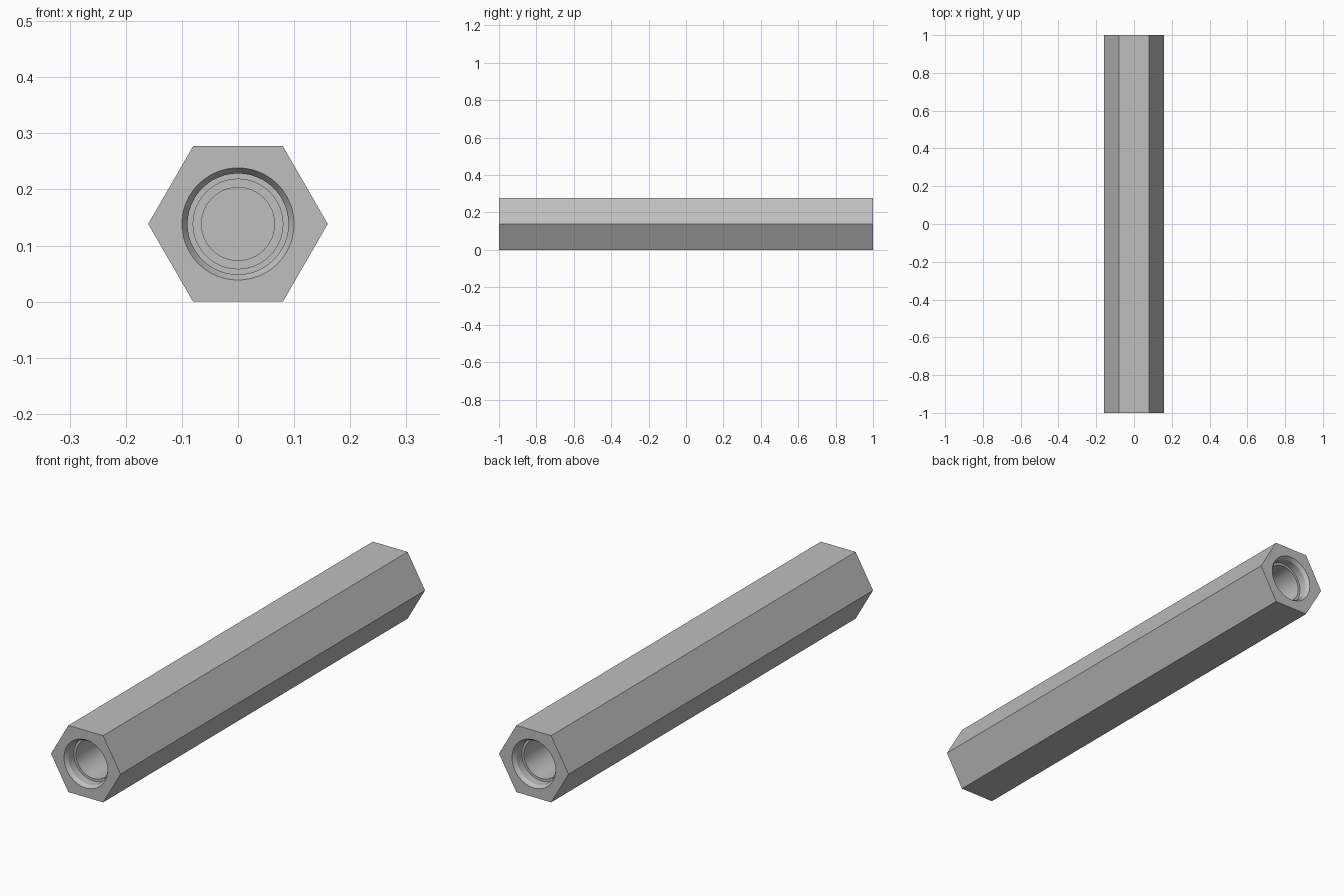
import bpy, bmesh, math

cube = bpy.data.objects.get("Cube")
if cube:
    bpy.data.objects.remove(cube)

R = 0.16                              # centre to corner
MID = R * math.cos(math.pi / 6)       # height of the long axis
SEG = 48

steel = bpy.data.materials.new("plain_grey")
steel.use_nodes = True
grey = (0.52, 0.52, 0.52, 1)
steel.diffuse_color = grey
steel.node_tree.nodes["Principled BSDF"].inputs["Base Color"].default_value = grey

# Stepped socket: (radius, depth from the end face)
socket = [(0.10, 0), (0.09, 0.015), (0.09, 0.05), (0.08, 0.05),
          (0.08, 0.40), (0.065, 0.40), (0.065, 0.50)]


def ring(bm, radius, y, sides):
    return [bm.verts.new((radius * math.cos(2 * math.pi * i / sides), y,
                          MID + radius * math.sin(2 * math.pi * i / sides)))
            for i in range(sides)]


def bridge(bm, a, b):
    n = len(a)
    return [bm.faces.new((a[i], a[(i + 1) % n], b[(i + 1) % n], b[i])) for i in range(n)]


bm = bmesh.new()

# Hexagonal body sides
hexes = {s: ring(bm, R, s, 6) for s in (-1, 1)}
bridge(bm, hexes[-1], hexes[1])

for s in (-1, 1):
    # Blind socket in each end
    rings = [ring(bm, r, s * (1 - d), SEG) for r, d in socket]
    for a, b in zip(rings, rings[1:]):
        bridge(bm, a, b)
    bm.faces.new(rings[-1])
    # End face between the hexagon and the socket mouth
    mouth, step = rings[0], SEG // 6
    for i in range(6):
        arc = [mouth[(i * step + k) % SEG] for k in range(step + 1)]
        bm.faces.new([hexes[s][i]] + arc + [hexes[s][(i + 1) % 6]])

bmesh.ops.recalc_face_normals(bm, faces=bm.faces)
mesh = bpy.data.meshes.new("hex_standoff")
bm.to_mesh(mesh)
bm.free()
mesh.materials.append(steel)
body = bpy.data.objects.new("hex_standoff", mesh)
bpy.context.collection.objects.link(body)

# Smooth bores with crisp edges
bpy.ops.object.select_all(action='DESELECT')
body.select_set(True)
bpy.context.view_layer.objects.active = body
bpy.ops.object.shade_smooth_by_angle(angle=math.radians(30))
